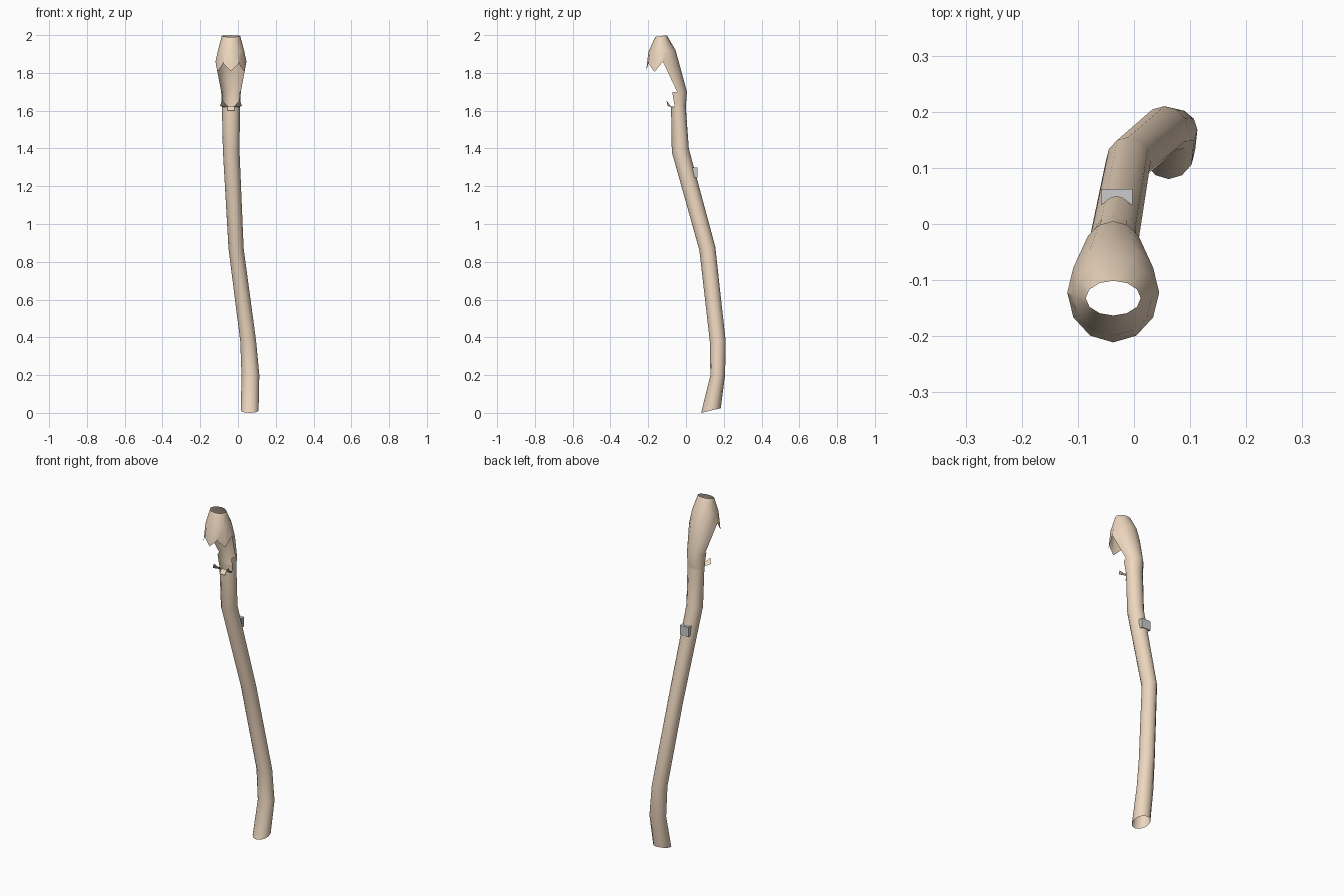
import bpy, bmesh, math

if "Cube" in bpy.data.objects:
    bpy.data.objects.remove(bpy.data.objects["Cube"])

N = 12  # sides; index 0 faces the front (-y)

def material(name, col):
    m = bpy.data.materials.new(name)
    m.diffuse_color = (*col, 1)
    m.use_nodes = True
    m.node_tree.nodes["Principled BSDF"].inputs["Base Color"].default_value = m.diffuse_color
    return m

WOOD = material("pale_wood", (0.85, 0.68, 0.52))

def finish(bm, name, mat=None, smooth=True):
    me = bpy.data.meshes.new(name)
    bm.to_mesh(me)
    bm.free()
    ob = bpy.data.objects.new(name, me)
    bpy.context.collection.objects.link(ob)
    if mat:
        me.materials.append(mat)
    if smooth:
        bpy.ops.object.select_all(action='DESELECT')
        ob.select_set(True)
        bpy.context.view_layer.objects.active = ob
        bpy.ops.object.shade_smooth_by_angle(angle=math.radians(35))
    return ob

def ring(bm, x, y, z, rx, ry, slope=0, drop=None):
    """Elliptical ring; slope tilts it along y, drop gives ragged heights by side."""
    vs = []
    for i in range(N):
        a = 2 * math.pi * i / N
        dy = -ry * math.cos(a)
        dz = drop.get(min(i, N - i), 0) if drop else 0
        vs.append(bm.verts.new((x + rx * math.sin(a), y + dy, z + slope * dy + dz)))
    return vs

def bridge(bm, a, b, gap=()):
    """Join lower ring a to upper ring b, skipping the sides in gap."""
    for i in range(N):
        if i not in gap:
            j = (i + 1) % N
            bm.faces.new((a[i], a[j], b[j], b[i]))

# Crooked hollow shaft
shaft = [
    (0.062, 0.132, 0.0125, 0.047, 0.052, 0.24),
    (0.066, 0.168, 0.20, 0.047, 0.039, 0.06),
    (0.054, 0.168, 0.38, 0.042, 0.042, 0.02),
    (-0.010, 0.113, 0.87, 0.040, 0.042, 0.22),
    (-0.036, -0.030, 1.39, 0.044, 0.045, 0.20),
    (-0.037, -0.040, 1.62, 0.048, 0.039, 0.0),
]
bm = bmesh.new()
rings = [ring(bm, *r) for r in shaft]
for a, b in zip(rings, rings[1:]):
    bridge(bm, a, b)
finish(bm, "shaft", WOOD)

# Hood with a split-open front and ragged lower rim
bm = bmesh.new()
collar = ring(bm, *shaft[-1])
neck = ring(bm, -0.037, -0.047, 1.70, 0.052, 0.052)
rim = ring(bm, -0.037, -0.122, 1.84, 0.082, 0.089, 0,
           {0: -0.03, 1: 0.01, 2: -0.035, 3: 0.02})
brow = ring(bm, -0.037, -0.127, 1.915, 0.070, 0.072, 0.06)
crown = ring(bm, -0.037, -0.132, 1.995, 0.049, 0.031, 0.14)
bridge(bm, collar, neck, (0, 1, N - 1, N - 2))
bridge(bm, neck, rim, (0, 1, 2, N - 1, N - 2, N - 3))
bridge(bm, rim, brow)
bridge(bm, brow, crown)
bmesh.ops.delete(bm, geom=[v for v in bm.verts if not v.link_faces], context='VERTS')
finish(bm, "hood", WOOD)

# Splinters folded outward below the opening
bm = bmesh.new()
for s in (-1, 1):
    p = [(0.014, -0.078, 1.62), (0.042, -0.060, 1.62),
         (0.058, -0.098, 1.625), (0.048, -0.104, 1.655)]
    bm.faces.new([bm.verts.new((-0.037 + s * x, y, z)) for x, y, z in p])
tab = [(-0.055, -0.076, 1.625), (-0.019, -0.076, 1.625),
       (-0.019, -0.094, 1.60), (-0.055, -0.094, 1.60)]
bm.faces.new([bm.verts.new(p) for p in tab])
finish(bm, "splinters", WOOD, False)

# Grey notched bracket on the back of the shaft
profile = [(-0.059, 0.062), (-0.059, 0.033), (-0.042, 0.046), (-0.031, 0.049),
           (-0.020, 0.046), (-0.003, 0.033), (-0.003, 0.062)]
bm = bmesh.new()
top = [bm.verts.new((x, y, 1.30)) for x, y in profile]
low = [bm.verts.new((x, min(0.062, y + 0.013), 1.245)) for x, y in profile]
bm.faces.new(top)
bm.faces.new(low[::-1])
for i in range(len(profile)):
    j = (i + 1) % len(profile)
    bm.faces.new((top[i], low[i], low[j], top[j]))
bmesh.ops.recalc_face_normals(bm, faces=bm.faces[:])
finish(bm, "bracket", None, False)
